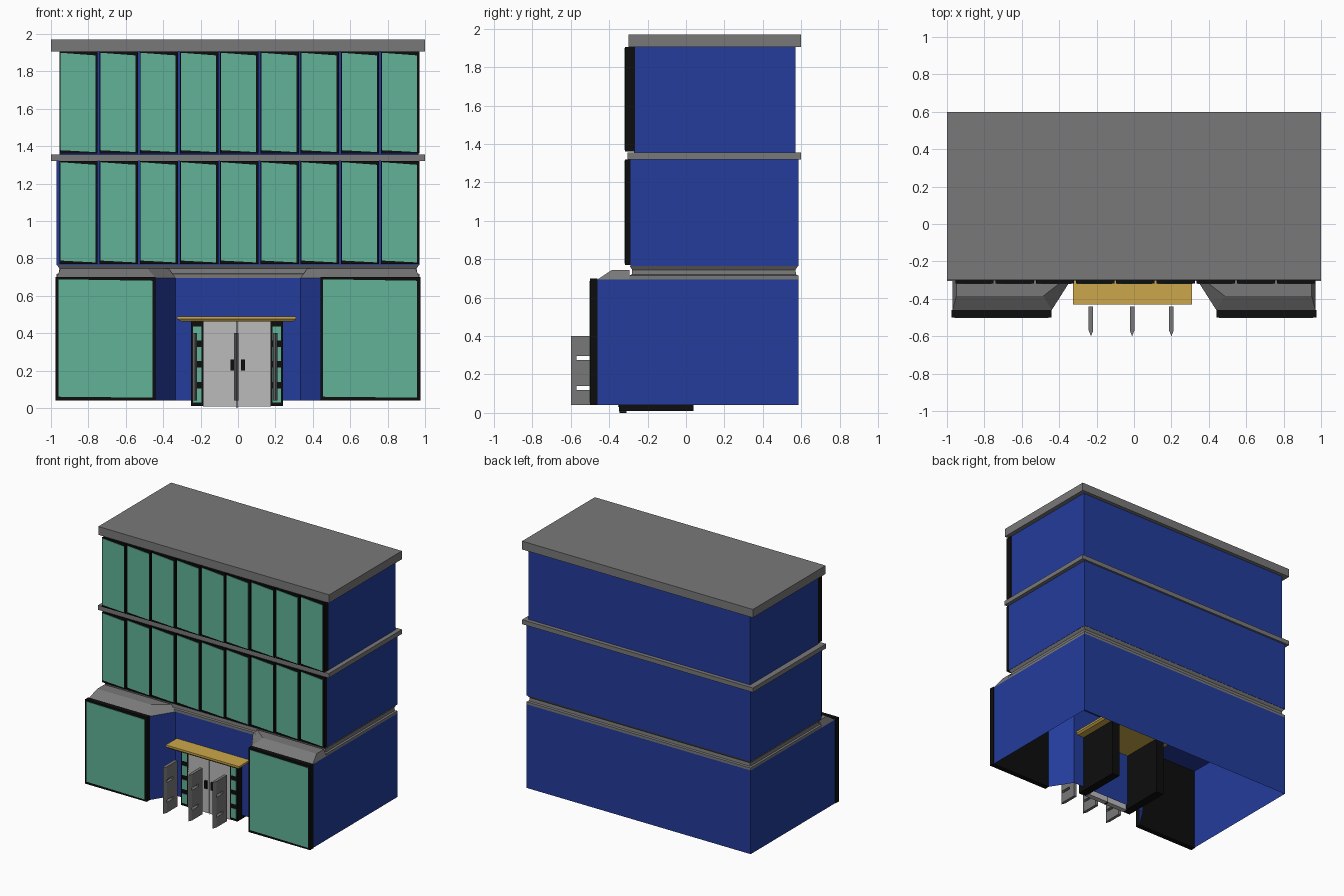
import bpy, bmesh

if "Cube" in bpy.data.objects:
    bpy.data.objects.remove(bpy.data.objects["Cube"])


def mat(name, col):
    m = bpy.data.materials.new(name)
    m.diffuse_color = (*col, 1)
    m.use_nodes = True
    m.node_tree.nodes["Principled BSDF"].inputs["Base Color"].default_value = m.diffuse_color
    return m


BLUE = mat("blue wall", (0.017, 0.045, 0.33))
GREEN = mat("green glass", (0.12, 0.45, 0.31))
BLACK = mat("black frame", (0.004, 0.004, 0.004))
GRAY = mat("gray trim", (0.19, 0.19, 0.19))
GOLD = mat("gold canopy", (0.60, 0.39, 0.07))
DOOR = mat("light gray door", (0.5, 0.5, 0.5))


def loft(name, rings, material, bottom=True, top=True, skip=()):
    """Join rings of points into a solid; skip leaves out side faces by index."""
    bm = bmesh.new()
    vs = [[bm.verts.new(p) for p in r] for r in rings]
    n = len(rings[0])
    for a, b in zip(vs, vs[1:]):
        for i in range(n):
            if i not in skip:
                j = (i + 1) % n
                bm.faces.new((a[i], a[j], b[j], b[i]))
    if bottom:
        bm.faces.new(vs[0][::-1])
    if top:
        bm.faces.new(vs[-1])
    bmesh.ops.recalc_face_normals(bm, faces=bm.faces)
    me = bpy.data.meshes.new(name)
    bm.to_mesh(me)
    bm.free()
    me.materials.append(material)
    ob = bpy.data.objects.new(name, me)
    bpy.context.collection.objects.link(ob)
    return ob


def rect(x0, x1, y0, y1, z):
    return [(x0, y0, z), (x1, y0, z), (x1, y1, z), (x0, y1, z)]


def box(name, x0, x1, y0, y1, z0, z1, material):
    return loft(name, [rect(x0, x1, y0, y1, z0), rect(x0, x1, y0, y1, z1)], material)


def pane(name, pts, y, material=GREEN):
    """Thin plate from x,z corners, front side at y."""
    loft(name, [[(x, y, z) for x, z in pts], [(x, y + 0.006, z) for x, z in pts]], material)


# ground floor walls: open below, wing fronts closed by the window frames
plan = [(-0.97, -0.46), (-0.44, -0.46), (-0.335, -0.295), (0.335, -0.295),
        (0.44, -0.46), (0.97, -0.46), (0.97, 0.585), (-0.97, 0.585)]
loft("ground_floor", [[(x, y, z) for x, y in plan] for z in (0.04, 0.695)],
     BLUE, bottom=False, skip=(0, 4))

# grooved band above the ground floor
loft("lower_band", [rect(-0.97 + d, 0.97 - d, -0.295 + d, 0.585 - d, z) for d, z in
                    ((0, 0.695), (0, 0.715), (0.012, 0.72), (0.015, 0.745), (0.002, 0.765))], GRAY)

# upper floors, ledge and roof
box("second_floor", -0.97, 0.97, -0.29, 0.585, 0.765, 1.32, BLUE)
box("ledge", -1, 1, -0.305, 0.6, 1.32, 1.355, GRAY)
box("third_floor", -0.955, 0.965, -0.27, 0.57, 1.355, 1.905, BLUE)
box("roof", -1, 1, -0.3, 0.6, 1.905, 1.97, GRAY)

# nine windows on each upper floor
for floor, (z0, z1, yb) in enumerate(((0.77, 1.32, -0.285), (1.36, 1.905, -0.265))):
    for i in range(9):
        x = -0.95 + 0.215 * i
        box("window_frame", x - 0.005, x + 0.2, -0.318, yb, z0, z1, BLACK)
        pane("window_glass", [(x, z0 + 0.018), (x + 0.187, z0 + 0.008),
                              (x + 0.187, z1 - 0.02), (x, z1 - 0.006)], -0.321)

# wings: big windows and sloped caps
for s in (-1, 1):
    a, b = sorted((s * 0.44, s * 0.975))
    box("wing_frame", a, b, -0.5, -0.46, 0.04, 0.7, BLACK)
    pane("wing_glass", [(a + 0.015, 0.06), (b - 0.017, 0.055),
                        (b - 0.017, 0.68), (a + 0.015, 0.688)], -0.503)
    low = [(0.97, -0.46), (0.44, -0.46), (0.335, -0.295), (0.97, -0.295)]
    high = [(0.95, -0.385), (0.485, -0.385), (0.37, -0.295), (0.95, -0.295)]
    loft("wing_cap", [[(s * x, y, 0.695) for x, y in low],
                      [(s * x, y, 0.745) for x, y in high]], GRAY)

# entrance: deep side lights, double door, canopy
for xa, xb in ((-0.25, -0.185), (0.175, 0.24)):
    box("side_light", xa, xb, -0.35, 0.04, 0.01, 0.465, BLACK)
    for k in range(4):
        z = 0.03 + 0.11 * k
        pane("side_light_glass", [(xa + 0.01, z), (xb - 0.01, z),
                                  (xb - 0.01, z + 0.075), (xa + 0.01, z + 0.075)], -0.353)
for xa, xb, h in ((-0.187, -0.007, -0.038), (-0.003, 0.177, 0.018)):
    box("door", xa, xb, -0.35, -0.31, 0.008, 0.465, DOOR)
    box("door_handle", h - 0.002, h + 0.02, -0.362, -0.35, 0.2, 0.26, BLACK)
box("door_gap", -0.007, -0.003, -0.345, -0.31, 0.0, 0.465, BLACK)
loft("canopy", [rect(-0.305, 0.295, -0.42, 0.04, 0.463), rect(-0.325, 0.31, -0.43, 0.04, 0.475),
                rect(-0.325, 0.31, -0.43, 0.04, 0.49)], GOLD)

# three slotted blades in front of the door
for x in (-0.23, -0.01, 0.2):
    tip = [(x, -0.6), (x + 0.012, -0.57), (x - 0.012, -0.57)]
    loft("blade_tip", [[(px, py, z) for px, py in tip] for z in (0.04, 0.4)], GRAY)
    box("blade_back", x - 0.012, x + 0.012, -0.49, -0.44, 0.04, 0.4, GRAY)
    for z0, z1 in ((0.04, 0.12), (0.14, 0.275), (0.297, 0.4)):
        box("blade_bar", x - 0.012, x + 0.012, -0.57, -0.49, z0, z1, GRAY)
